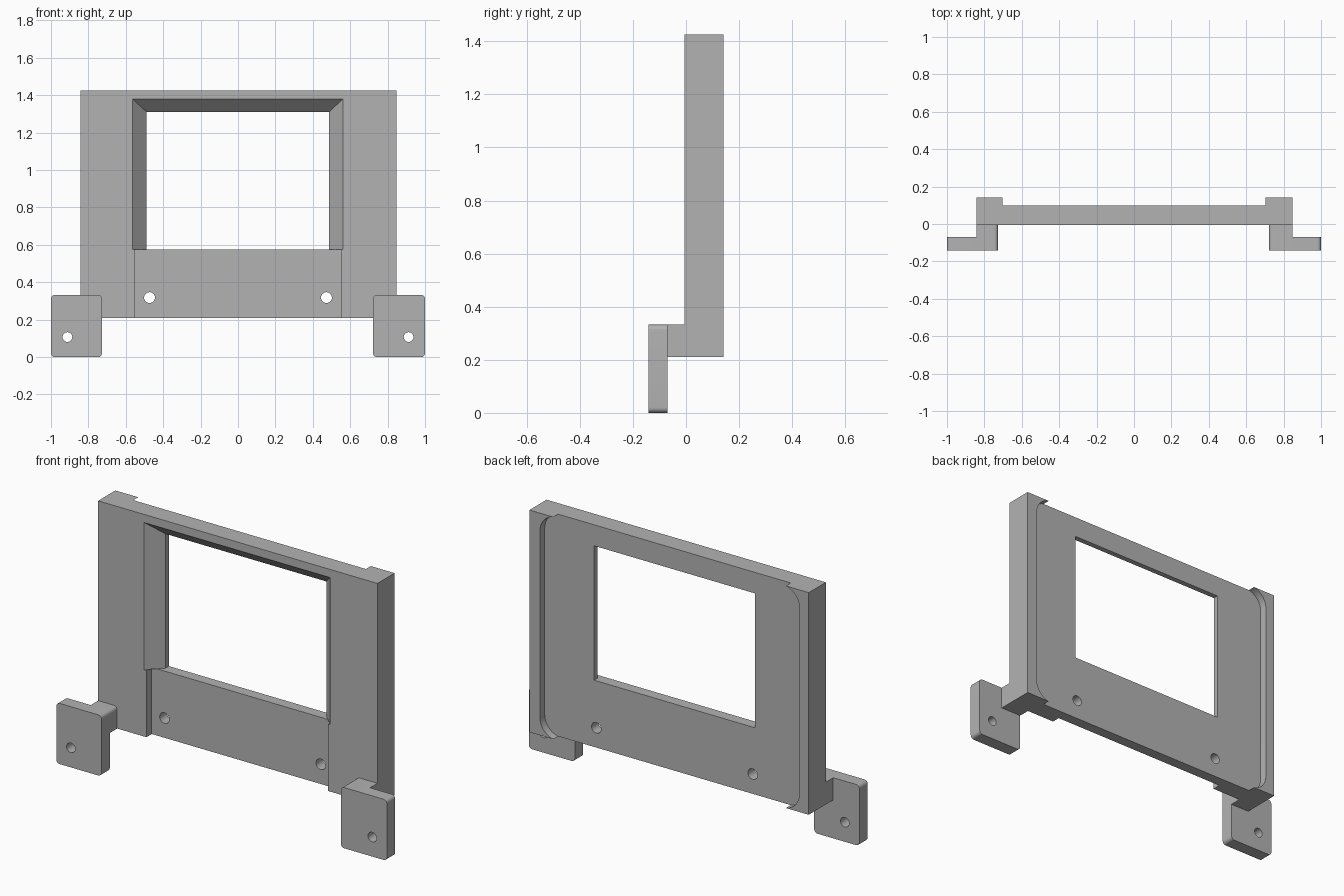
import bpy, bmesh
from math import sin, cos, pi, radians

cube = bpy.data.objects.get("Cube")
if cube:
    bpy.data.objects.remove(cube, do_unlink=True)

grey = bpy.data.materials.new("plain_grey")
grey.use_nodes = True
COLOUR = (0.45, 0.45, 0.45, 1)
grey.diffuse_color = COLOUR
grey.node_tree.nodes["Principled BSDF"].inputs["Base Color"].default_value = COLOUR

FRONT, BACK = -0.006, 0.142      # plate faces in y
FLOOR = 0.10                     # depth of the rear recess
BOTTOM, TOP = 0.21, 1.425
SILL = 0.575                     # lower edge of the window
TAB_FRONT, TAB_BACK = -0.142, -0.07


def rect(x0, x1, z0, z1, r=(0, 0, 0, 0), steps=10):
    """Rectangle outline; radii run from lower left, anticlockwise."""
    pts = []
    corners = ((x0, z0, 1, 1), (x1, z0, -1, 1), (x1, z1, -1, -1), (x0, z1, 1, -1))
    for i, (x, z, sx, sz) in enumerate(corners):
        if not r[i]:
            pts.append((x, z))
            continue
        for k in range(steps + 1):
            a = pi + i * pi / 2 + k * pi / 2 / steps
            pts.append((x + r[i] * (sx + cos(a)), z + r[i] * (sz + sin(a))))
    return pts


def circle(x, z, r, n=32):
    return [(x + r * cos(2 * pi * k / n), z + r * sin(2 * pi * k / n)) for k in range(n)]


def prism(name, near, y0, y1, far=None):
    """Solid between outline near at y0 and outline far at y1."""
    bm = bmesh.new()
    a = [bm.verts.new((x, y0, z)) for x, z in near]
    b = [bm.verts.new((x, y1, z)) for x, z in far or near]
    bm.faces.new(a)
    bm.faces.new(b[::-1])
    for i in range(len(a)):
        j = (i + 1) % len(a)
        bm.faces.new((a[i], b[i], b[j], a[j]))
    bmesh.ops.recalc_face_normals(bm, faces=bm.faces)
    mesh = bpy.data.meshes.new(name)
    bm.to_mesh(mesh)
    bm.free()
    mesh.materials.append(grey)
    ob = bpy.data.objects.new(name, mesh)
    bpy.context.collection.objects.link(ob)
    return ob


def cut(ob, cutters):
    """Subtract each cutter, bake the result and remove the cutters."""
    for c in cutters:
        c.hide_render = True
        mod = ob.modifiers.new("cut", 'BOOLEAN')
        mod.operation, mod.solver, mod.object = 'DIFFERENCE', 'EXACT', c
    bpy.context.view_layer.update()
    baked = bpy.data.meshes.new_from_object(
        ob.evaluated_get(bpy.context.evaluated_depsgraph_get()))
    ob.modifiers.clear()
    ob.data = baked
    for c in cutters:
        bpy.data.objects.remove(c, do_unlink=True)


# Main plate: rear recess, bevelled window, lowered front panel, screw holes
plate = prism("frame_plate", rect(-0.842, 0.848, BOTTOM, TOP), FRONT, BACK)
e = 0.01
cutters = [
    prism("recess_cutter", rect(-0.785, 0.785, BOTTOM - 0.002, TOP + 0.002, (0.1,) * 4),
          FLOOR, BACK + e),
    prism("window_cutter", rect(-0.488, 0.486, SILL, 1.31), 0.05, BACK + e),
    prism("bevel_cutter", rect(-0.575, 0.572, SILL, 1.39), FRONT - e, 0.07,
          rect(-0.488, 0.486, SILL, 1.31)),
    prism("panel_cutter", rect(-0.55, 0.55, BOTTOM - e, SILL), FRONT - e, 0.04),
]
for side in (-1, 1):
    cutters.append(prism("screw_cutter", circle(side * 0.473, 0.318, 0.029), 0, BACK))
cut(plate, cutters)
parts = [plate]

# Mounting brackets: drilled tab and the arm joining it to the plate
R = 0.02
for label, side, inner, outer in (("right", -1, 0.727, 0.842), ("left", 1, 0.722, 0.848)):
    x0, x1 = sorted((side * inner, side))
    tab = prism(label + "_mounting_tab", rect(x0, x1, 0, 0.332, (R,) * 4),
                TAB_FRONT, TAB_BACK)
    cut(tab, [prism("tab_cutter", circle(side * 0.912, 0.107, 0.026),
                    TAB_FRONT - e, TAB_BACK + e)])
    x0, x1 = sorted((side * inner, side * outer))
    radii = (0, 0, 0, R) if side > 0 else (0, 0, R, 0)
    arm = prism(label + "_bracket_arm", rect(x0, x1, BOTTOM, 0.332, radii),
                TAB_BACK, FRONT)
    parts += [tab, arm]

# Smooth the rounded corners and holes, keep the edges sharp
bpy.ops.object.select_all(action='DESELECT')
for p in parts:
    p.select_set(True)
bpy.context.view_layer.objects.active = plate
bpy.ops.object.shade_smooth_by_angle(angle=radians(30))
